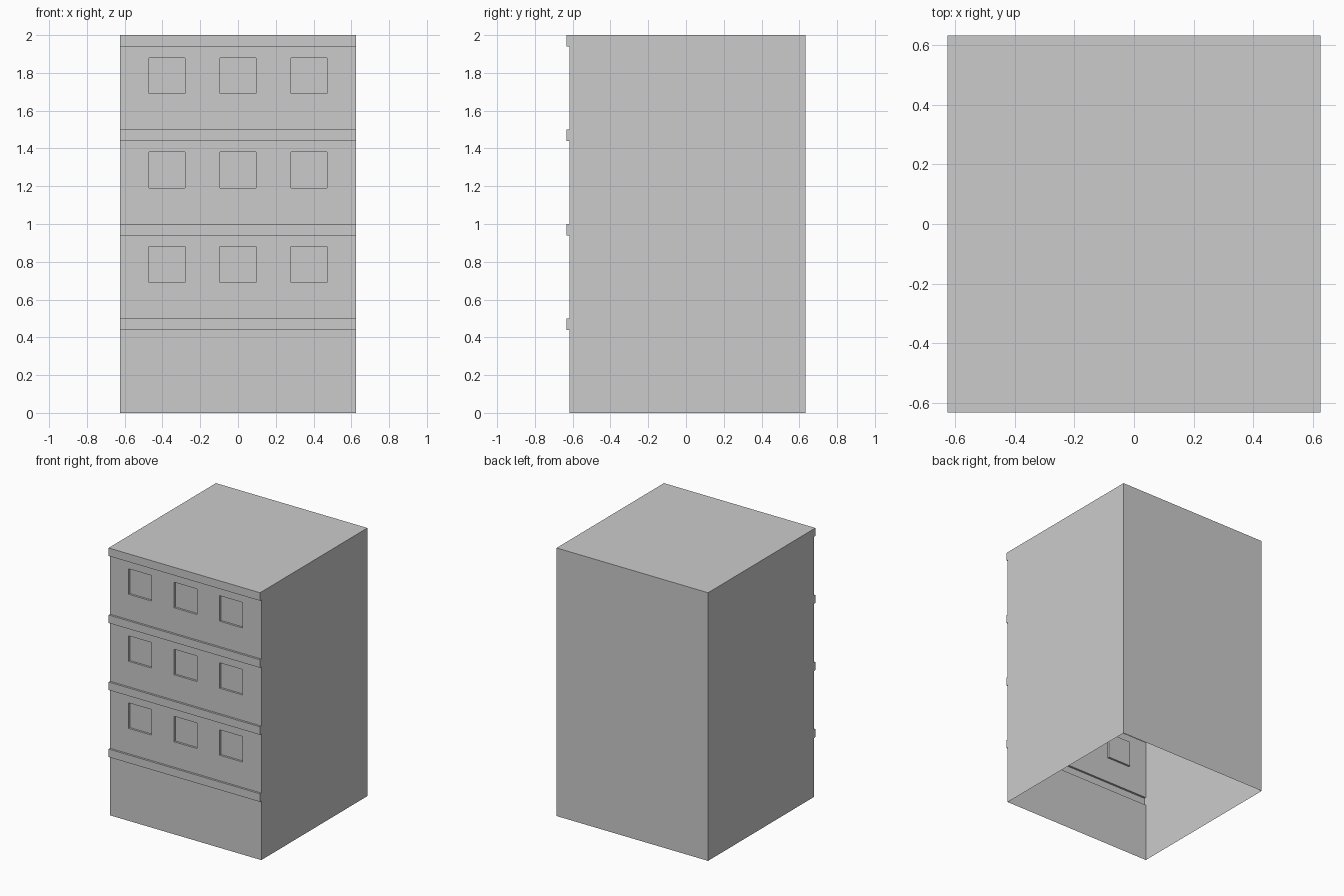
import bpy, bmesh
from mathutils import Vector

if "Cube" in bpy.data.objects:
    bpy.data.objects.remove(bpy.data.objects["Cube"])

W, H = 0.625, 2.0                  # half width, height
FRONT, BACK = -0.6175, 0.6325      # wall planes
RELIEF = 0.015                     # band projection and window recess
FLOOR, BAND = 0.5, 0.06
WIN, BAY = 0.19, 0.375             # window size and spacing

bm = bmesh.new()


def front_faces():
    bm.normal_update()
    return [f for f in bm.faces if f.normal.y < -0.9]


def cut_front(co, axis):
    """Slice only the front wall with a plane."""
    faces = front_faces()
    edges = {e for f in faces for e in f.edges}
    verts = {v for f in faces for v in f.verts}
    bmesh.ops.bisect_plane(bm, geom=list(verts) + list(edges) + faces,
                           dist=1e-5, plane_co=co, plane_no=axis)


def push(faces, dy):
    """Extrude front faces along y."""
    res = bmesh.ops.extrude_face_region(bm, geom=faces)
    verts = [g for g in res["geom"] if isinstance(g, bmesh.types.BMVert)]
    bmesh.ops.translate(bm, verts=verts, vec=(0, dy, 0))
    old = [f for f in faces if f.is_valid]
    if old:
        bmesh.ops.delete(bm, geom=old, context='FACES_ONLY')


# Block shell, open underneath
bmesh.ops.create_cube(bm, size=1)
for v in bm.verts:
    v.co = Vector((v.co.x * 2 * W, FRONT if v.co.y < 0 else BACK, (v.co.z + 0.5) * H))
bm.normal_update()
bmesh.ops.delete(bm, geom=[f for f in bm.faces if f.normal.z < -0.9], context='FACES_ONLY')

# Front wall grid lines for bands and windows
for i in range(4):
    top = FLOOR * (i + 1)
    levels = [top - BAND] + ([top] if i < 3 else [])
    if i:
        levels += [top - 0.31, top - 0.31 + WIN]
    for z in levels:
        cut_front((0, 0, z), (0, 0, 1))
for i in (-1, 0, 1):
    for s in (-1, 1):
        cut_front((i * BAY + s * WIN / 2, 0, 0), (1, 0, 0))

# Sort front cells into floor bands and windows
bands, windows = [], []
for f in front_faces():
    c = f.calc_center_median()
    h = c.z % FLOOR
    if h > FLOOR - BAND:
        bands.append(f)
    elif c.z > FLOOR and abs(h - 0.285) < 0.03 and any(abs(c.x - i * BAY) < 0.01 for i in (-1, 0, 1)):
        windows.append(f)
push(bands, -RELIEF)
push(windows, RELIEF)

bm.normal_update()
mesh = bpy.data.meshes.new("building")
bm.to_mesh(mesh)
bm.free()
obj = bpy.data.objects.new("building", mesh)
bpy.context.collection.objects.link(obj)
